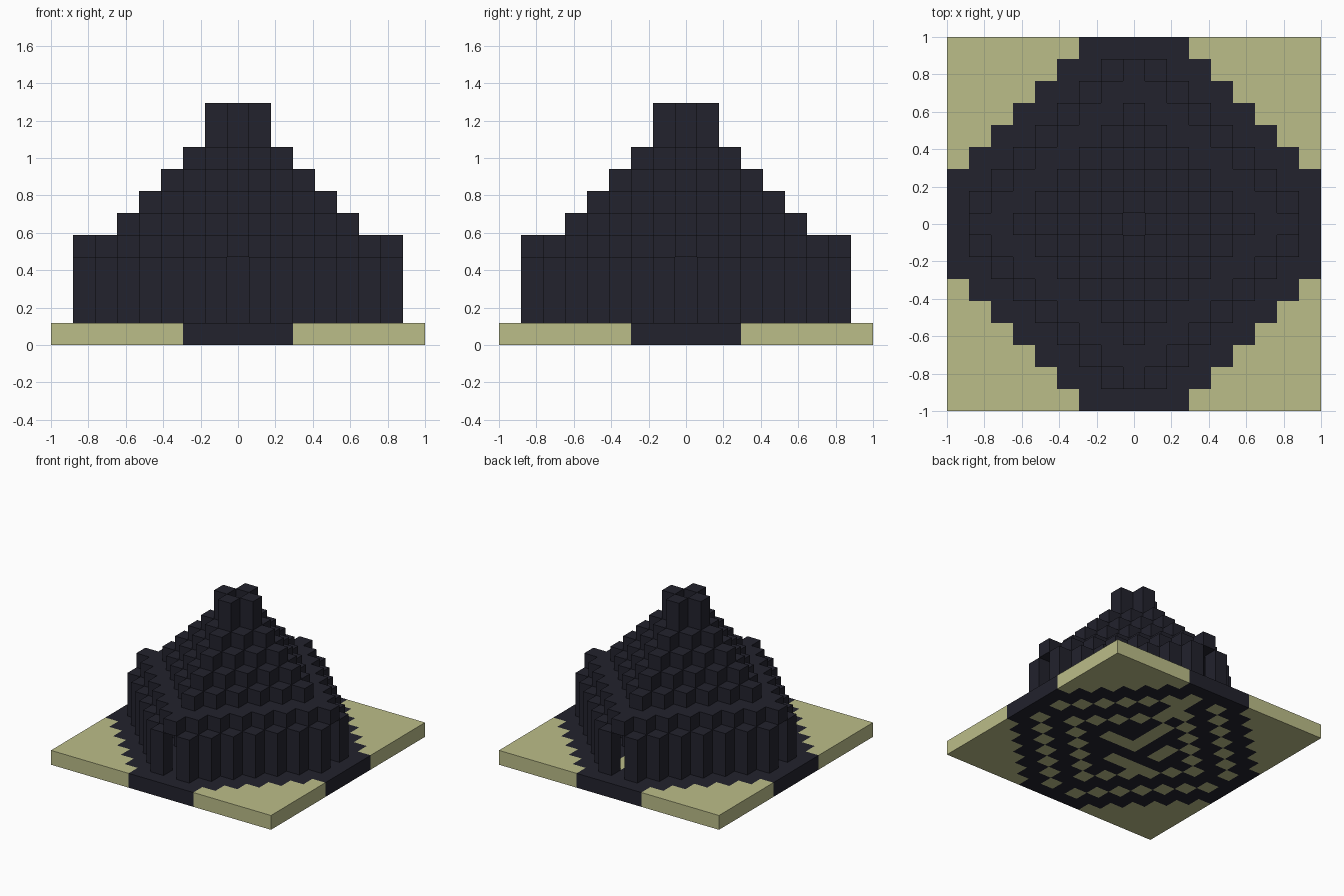
import bpy, bmesh
from mathutils import Vector

cube = bpy.data.objects.get("Cube")
if cube:
    bpy.data.objects.remove(cube, do_unlink=True)

HALF = 8                      # the plan runs from -8 to 8 blocks
SIZE = 2 / (2 * HALF + 1)     # edge of one block


def material(name, rgb):
    mat = bpy.data.materials.new(name)
    mat.use_nodes = True
    colour = (*rgb, 1)
    mat.diffuse_color = colour
    mat.node_tree.nodes["Principled BSDF"].inputs["Base Color"].default_value = colour
    return mat


def plan(rule):
    """Plan squares that satisfy a rule of x, y and diamond distance."""
    span = range(-HALF, HALF + 1)
    return {(i, j) for i in span for j in span if rule(i, j, abs(i) + abs(j))}


def blocks(name, squares, bottom, top, mat):
    """Stack squares between two levels, keeping only the outer skin."""
    cells = {(i, j, k) for i, j in squares for k in range(bottom, top)}
    bm = bmesh.new()
    for cell in cells:
        centre = Vector(cell) + Vector((0, 0, 0.5))
        for axis in range(3):
            for sign in (-1, 1):
                near = list(cell)
                near[axis] += sign
                if tuple(near) in cells:
                    continue
                n, u = Vector(), Vector()
                n[axis] = sign / 2
                u[(axis + 1) % 3] = 0.5
                v = n.cross(u) * 2
                corners = (-u - v, u - v, u + v, v - u)
                bm.faces.new([bm.verts.new((centre + n + c) * SIZE) for c in corners])
    bmesh.ops.remove_doubles(bm, verts=bm.verts, dist=SIZE / 100)
    mesh = bpy.data.meshes.new(name)
    bm.to_mesh(mesh)
    bm.free()
    mesh.materials.append(mat)
    obj = bpy.data.objects.new(name, mesh)
    bpy.context.collection.objects.link(obj)


grass = material("dry grass", (0.50, 0.51, 0.25))
stone = material("dark stone", (0.016, 0.016, 0.026))

# Ground slab: grass corners, grass below the walls, stone paving elsewhere
wall = plan(lambda i, j, d: d == 8 and max(abs(i), abs(j)) < 8)
footing = {(0, -2), (-1, -2), (-2, -2), (1, 0), (2, 0), (0, 0),
           (0, 1), (0, 2), (0, 3), (-2, 0), (-2, 1)}
footing |= {(1, j) for j in range(4, 8)}
lawn = plan(lambda i, j, d: d > 10 or d == 5) | wall | footing
blocks("grass_ground", lawn, 0, 1, grass)
blocks("stone_paving", plan(lambda i, j, d: True) - lawn, 0, 1, stone)

# Zigzag outer wall with a doorway at each tip, and the inner core
blocks("outer_wall", wall, 1, 4, stone)
blocks("inner_core", plan(lambda i, j, d: d <= 5), 1, 4, stone)
blocks("terrace", plan(lambda i, j, d: d <= 7), 4, 5, stone)

# Stepped diamond roof
for step in range(4):
    reach = 5 - step
    blocks(f"roof_step_{step + 1}", plan(lambda i, j, d: d <= reach),
           5 + step, 6 + step, stone)

# Four pillars around an open chimney
blocks("chimney", plan(lambda i, j, d: d == 1), 9, 11, stone)
